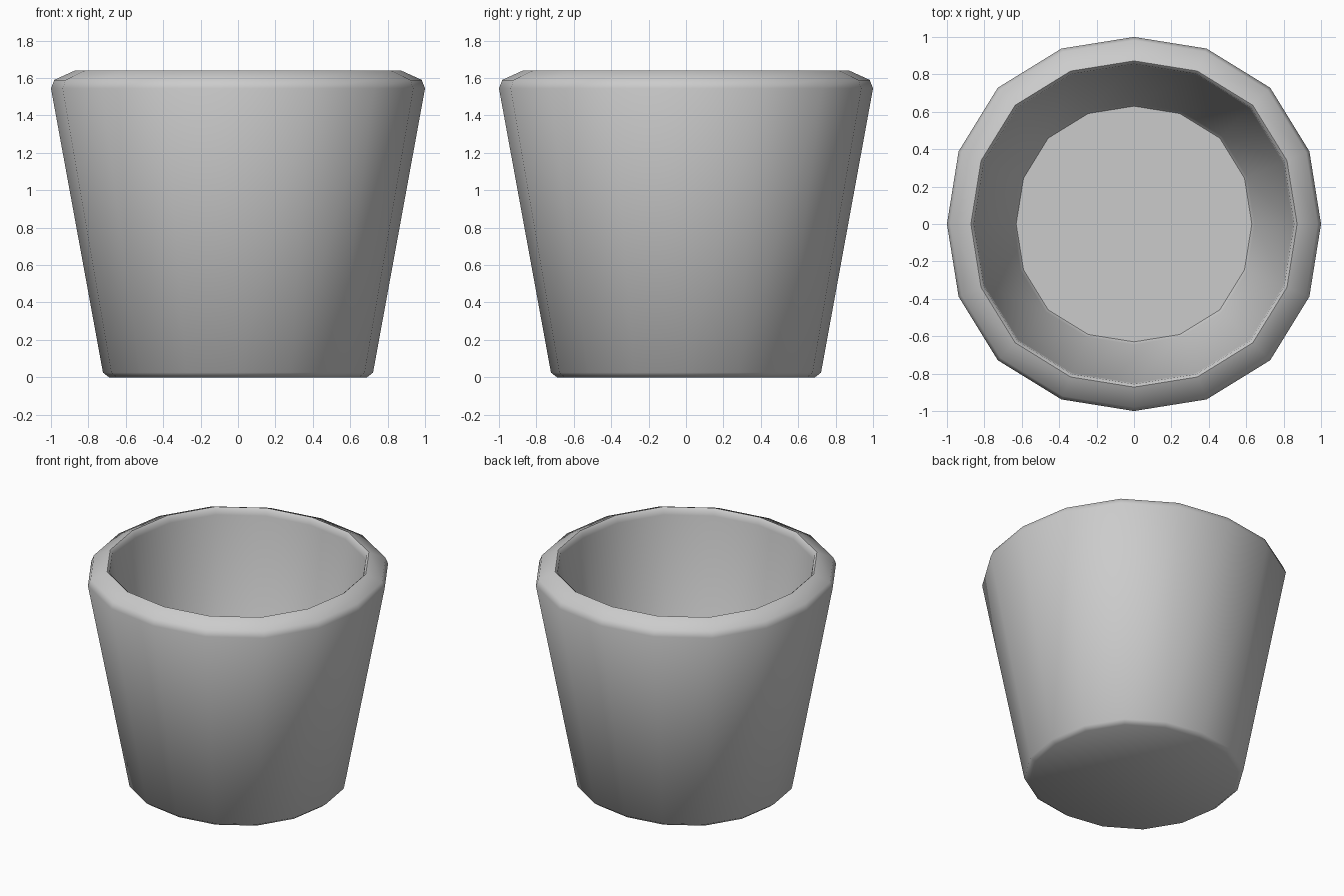
import bpy, bmesh
from math import cos, sin, pi, radians

if "Cube" in bpy.data.objects:
    bpy.data.objects.remove(bpy.data.objects["Cube"])

SIDES = 16
# Lathe profile (radius, height): base, outer wall, rounded rim, inner wall, floor
PROFILE = [(0.69, 0), (0.722, 0.025), (1.0, 1.545), (0.982, 1.59), (0.872, 1.64),
           (0.856, 1.625), (0.85, 1.59), (0.645, 0.27), (0.63, 0.25)]


def ring(bm, radius, z):
    # Slightly squared circle: the diagonals bulge a little
    verts = []
    for i in range(SIDES):
        a = 2 * pi * i / SIDES
        r = radius * (1 + 0.03 * sin(2 * a) ** 2)
        verts.append(bm.verts.new((r * cos(a), r * sin(a), z)))
    return verts


# Hollow tapered pot
bm = bmesh.new()
rings = [ring(bm, r, z) for r, z in PROFILE]
for low, high in zip(rings, rings[1:]):
    for i in range(SIDES):
        j = (i + 1) % SIDES
        bm.faces.new((low[i], low[j], high[j], high[i]))

# Underside and inner floor
bm.faces.new(rings[0][::-1])
bm.faces.new(rings[-1])
bmesh.ops.recalc_face_normals(bm, faces=bm.faces)

mesh = bpy.data.meshes.new("pot")
bm.to_mesh(mesh)
bm.free()
pot = bpy.data.objects.new("pot", mesh)
bpy.context.collection.objects.link(pot)

# Smooth walls and rounded rim, crisp base and floor
bpy.context.view_layer.objects.active = pot
pot.select_set(True)
bpy.ops.object.shade_smooth_by_angle(angle=radians(50))
